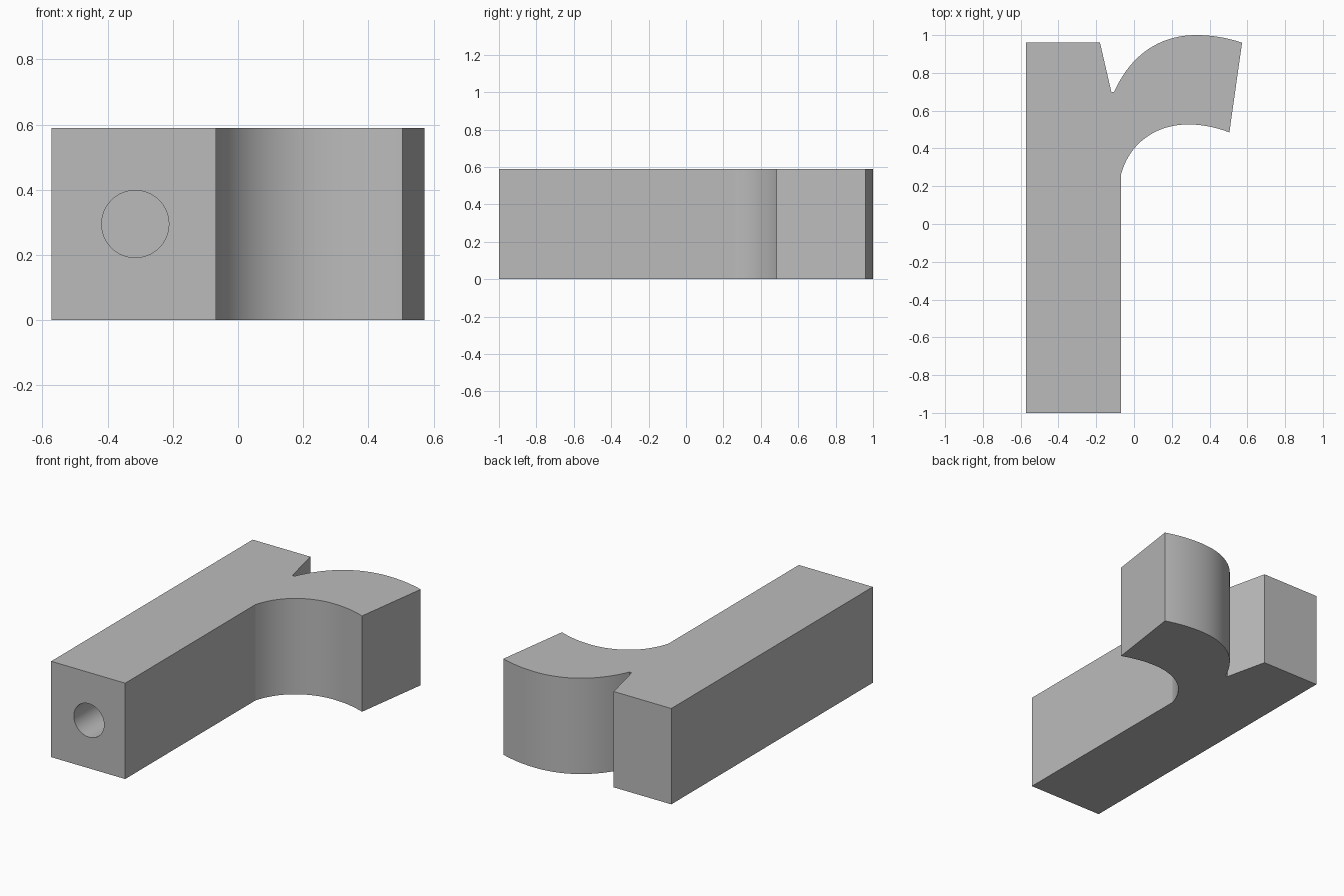
import bpy, bmesh, math
from mathutils import Vector
from mathutils.geometry import interpolate_bezier

cube = bpy.data.objects.get("Cube")
if cube:
    bpy.data.objects.remove(cube, do_unlink=True)

HEIGHT = 0.59
HOLE_RADIUS, HOLE_DEPTH = 0.103, 1.0

grey = bpy.data.materials.new("plain grey")
grey.use_nodes = True
colour = (0.5, 0.5, 0.5, 1)
grey.diffuse_color = colour
grey.node_tree.nodes["Principled BSDF"].inputs["Base Color"].default_value = colour


def curve(*points, steps=20):
    """Sampled bezier from start, two handles and end."""
    return [p.to_2d() for p in interpolate_bezier(*[Vector((x, y, 0)) for x, y in points], steps)]


# Outline: straight stem, curved arm, notch at the top
outline = [Vector(p) for p in ((-0.572, 0.96), (-0.572, -1), (-0.068, -1))]
outline += curve((-0.068, 0.265), (-0.02, 0.44), (0.13, 0.527), (0.285, 0.527))
outline += curve((0.285, 0.527), (0.36, 0.527), (0.43, 0.513), (0.505, 0.485))[1:]
outline += curve((0.572, 0.96), (0.49, 0.987), (0.41, 1.0), (0.33, 1.0))
outline += curve((0.33, 1.0), (0.13, 1.0), (-0.02, 0.89), (-0.105, 0.70))[1:]
outline += [Vector(p) for p in ((-0.12, 0.70), (-0.18, 0.96))]

# Solid body extruded upward
bm = bmesh.new()
base = bm.faces.new([bm.verts.new((p.x, p.y, 0)) for p in outline])
top = bmesh.ops.extrude_face_region(bm, geom=[base])["geom"]
bmesh.ops.translate(bm, verts=[v for v in top if isinstance(v, bmesh.types.BMVert)], vec=(0, 0, HEIGHT))
bmesh.ops.recalc_face_normals(bm, faces=bm.faces)
mesh = bpy.data.meshes.new("hooked_block")
bm.to_mesh(mesh)
bm.free()
block = bpy.data.objects.new("hooked_block", mesh)
bpy.context.collection.objects.link(block)
mesh.materials.append(grey)

# Blind round hole in the front end
bpy.ops.mesh.primitive_cylinder_add(vertices=64, radius=HOLE_RADIUS, depth=HOLE_DEPTH * 2,
                                    location=(-0.315, -1, HEIGHT / 2), rotation=(math.pi / 2, 0, 0))
cutter = bpy.context.object
cutter.name = "hole_cutter"
cutter.data.materials.append(grey)
hole = block.modifiers.new("hole", 'BOOLEAN')
hole.operation = 'DIFFERENCE'
hole.solver = 'EXACT'
hole.object = cutter

bpy.ops.object.select_all(action='DESELECT')
block.select_set(True)
bpy.context.view_layer.objects.active = block
bpy.ops.object.modifier_apply(modifier=hole.name)
bpy.data.objects.remove(cutter, do_unlink=True)

# Smooth curved walls, crisp corners
bpy.ops.object.shade_smooth_by_angle(angle=math.radians(13))
